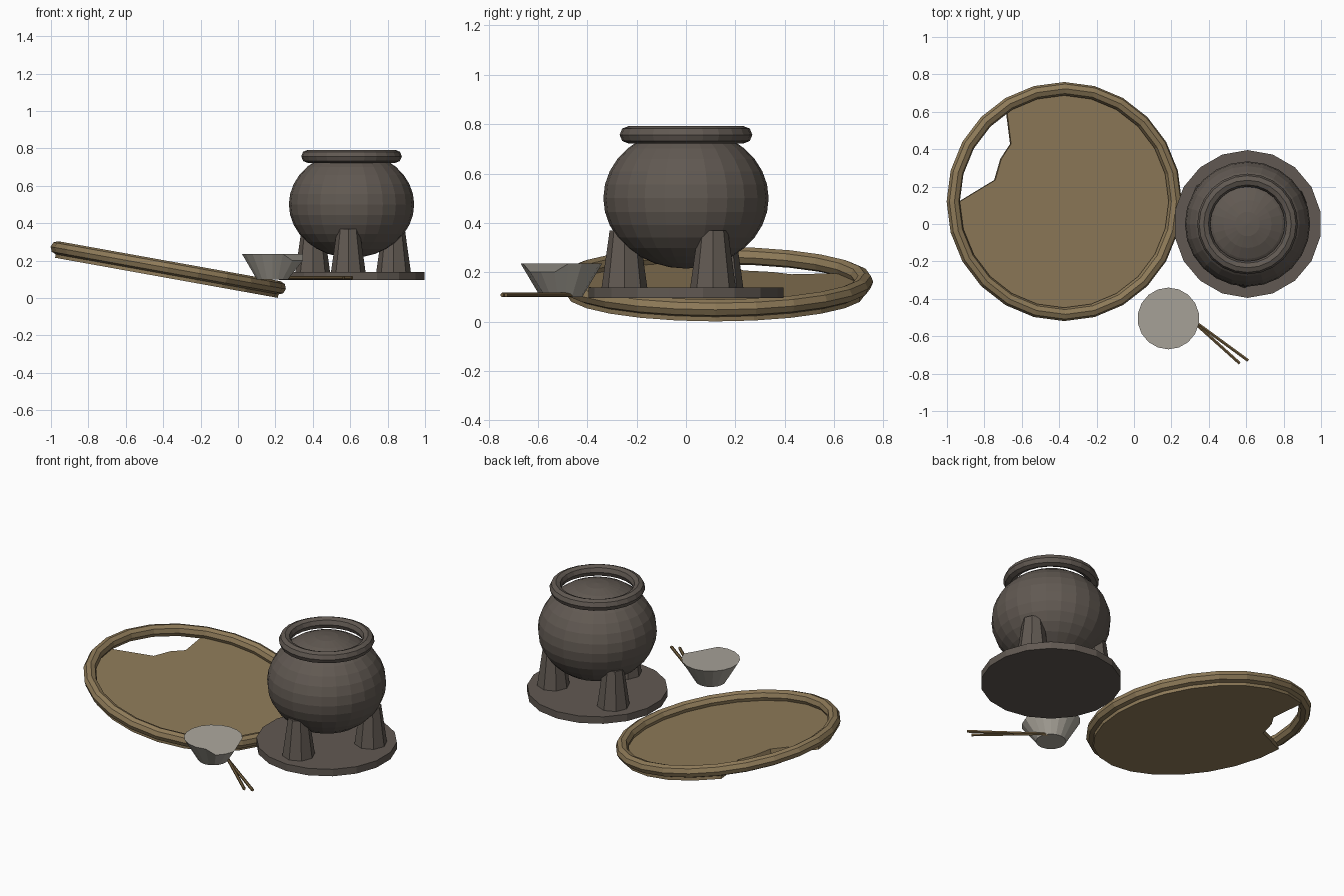
import bpy, bmesh, math
from mathutils import Matrix, Vector

if "Cube" in bpy.data.objects:
    bpy.data.objects.remove(bpy.data.objects["Cube"])


def material(name, rgb):
    m = bpy.data.materials.new(name)
    lin = [((c / 255 + 0.055) / 1.055) ** 2.4 for c in rgb]
    m.diffuse_color = (*lin, 1)
    m.use_nodes = True
    m.node_tree.nodes["Principled BSDF"].inputs["Base Color"].default_value = m.diffuse_color
    return m


IRON = material("dark iron", (97, 89, 82))
WICKER = material("woven straw", (143, 123, 89))
CERAMIC = material("pale ceramic", (170, 165, 155))
WOOD = material("stick wood", (118, 97, 64))


def finish(name, bm, mat, matrix=Matrix()):
    bmesh.ops.recalc_face_normals(bm, faces=bm.faces)
    bm.transform(matrix)
    mesh = bpy.data.meshes.new(name)
    bm.to_mesh(mesh)
    bm.free()
    mesh.materials.append(mat)
    obj = bpy.data.objects.new(name, mesh)
    bpy.context.collection.objects.link(obj)
    return obj


def frustum(name, r1, r2, z1, z2, sides, mat, x, y):
    bm = bmesh.new()
    bmesh.ops.create_cone(bm, cap_ends=True, segments=sides, radius1=r1, radius2=r2, depth=z2 - z1)
    return finish(name, bm, mat, Matrix.Translation((x, y, (z1 + z2) / 2)))


def torus(name, major, minor, sides, minor_sides, mat, matrix):
    bm = bmesh.new()
    rings = []
    for i in range(sides):
        a = math.tau * i / sides
        ring = []
        for j in range(minor_sides):
            b = math.tau * j / minor_sides
            r = major + minor * math.cos(b)
            ring.append(bm.verts.new((r * math.cos(a), r * math.sin(a), minor * math.sin(b))))
        rings.append(ring)
    for i in range(sides):
        p, q = rings[i], rings[(i + 1) % sides]
        for j in range(minor_sides):
            k = (j + 1) % minor_sides
            bm.faces.new((p[j], q[j], q[k], p[k]))
    return finish(name, bm, mat, matrix)


# Pot: squashed ball with a rounded rim
PX = 0.607
bm = bmesh.new()
bmesh.ops.create_uvsphere(bm, u_segments=24, v_segments=16, radius=1)
finish("pot_body", bm, IRON, Matrix.Translation((PX, 0, 0.5)) @ Matrix.Diagonal((0.335, 0.335, 0.285, 1)))
torus("pot_rim", 0.234, 0.035, 24, 8, IRON, Matrix.Translation((PX, 0, 0.757)))

# Round base plate and three tapered legs
frustum("base_plate", 0.395, 0.395, 0.096, 0.139, 18, IRON, PX, 0)
for i in range(3):
    a = math.radians(26 + 120 * i)
    frustum("pot_leg_%d" % (i + 1), 0.093, 0.06, 0.135, 0.37, 8, IRON,
            PX + 0.25 * math.cos(a), 0.25 * math.sin(a))

# Tilted tray: rounded rim over a broken flat floor
tilt = Matrix.Translation((-0.373, 0.12, 0.161)) @ Matrix.Rotation(math.radians(10.2), 4, "Y")
torus("tray_rim", 0.603, 0.036, 24, 8, WICKER, tilt)
outline = [(0.605 * math.cos(math.radians(a)), 0.605 * math.sin(math.radians(a)))
           for a in [182] + list(range(195, 481, 15)) + [481]]
outline += [(-0.307, 0.48), (-0.285, 0.308), (-0.338, 0.228), (-0.371, 0.115), (-0.567, -0.002)]
bm = bmesh.new()
floor = bm.faces.new([bm.verts.new((x, y, -0.054)) for x, y in outline])
top = bmesh.ops.extrude_face_region(bm, geom=[floor])["geom"]
bmesh.ops.translate(bm, verts=[v for v in top if isinstance(v, bmesh.types.BMVert)], vec=(0, 0, 0.034))
finish("tray_floor", bm, WICKER, tilt)

# Filled bowl with a chipped front right edge
bowl = frustum("bowl", 0.085, 0.165, 0.1, 0.235, 18, CERAMIC, 0.184, -0.505)
for v in bowl.data.vertices:
    angle = math.degrees(math.atan2(v.co.y + 0.505, v.co.x - 0.184))
    if v.co.z > 0.2 and -65 < angle < -5:
        v.co.z -= 0.035

# Pair of sticks passing under the bowl
for i, (p, q) in enumerate([((0.61, -0.73), (0.24, -0.46)), ((0.565, -0.745), (0.25, -0.462))]):
    p, q = Vector((*p, 0.108)), Vector((*q, 0.108))
    d = q - p
    bm = bmesh.new()
    bmesh.ops.create_cone(bm, cap_ends=True, segments=6, radius1=0.009, radius2=0.009, depth=d.length)
    finish("stick_%d" % (i + 1), bm, WOOD,
           Matrix.Translation((p + q) / 2) @ d.to_track_quat("Z", "Y").to_matrix().to_4x4())
